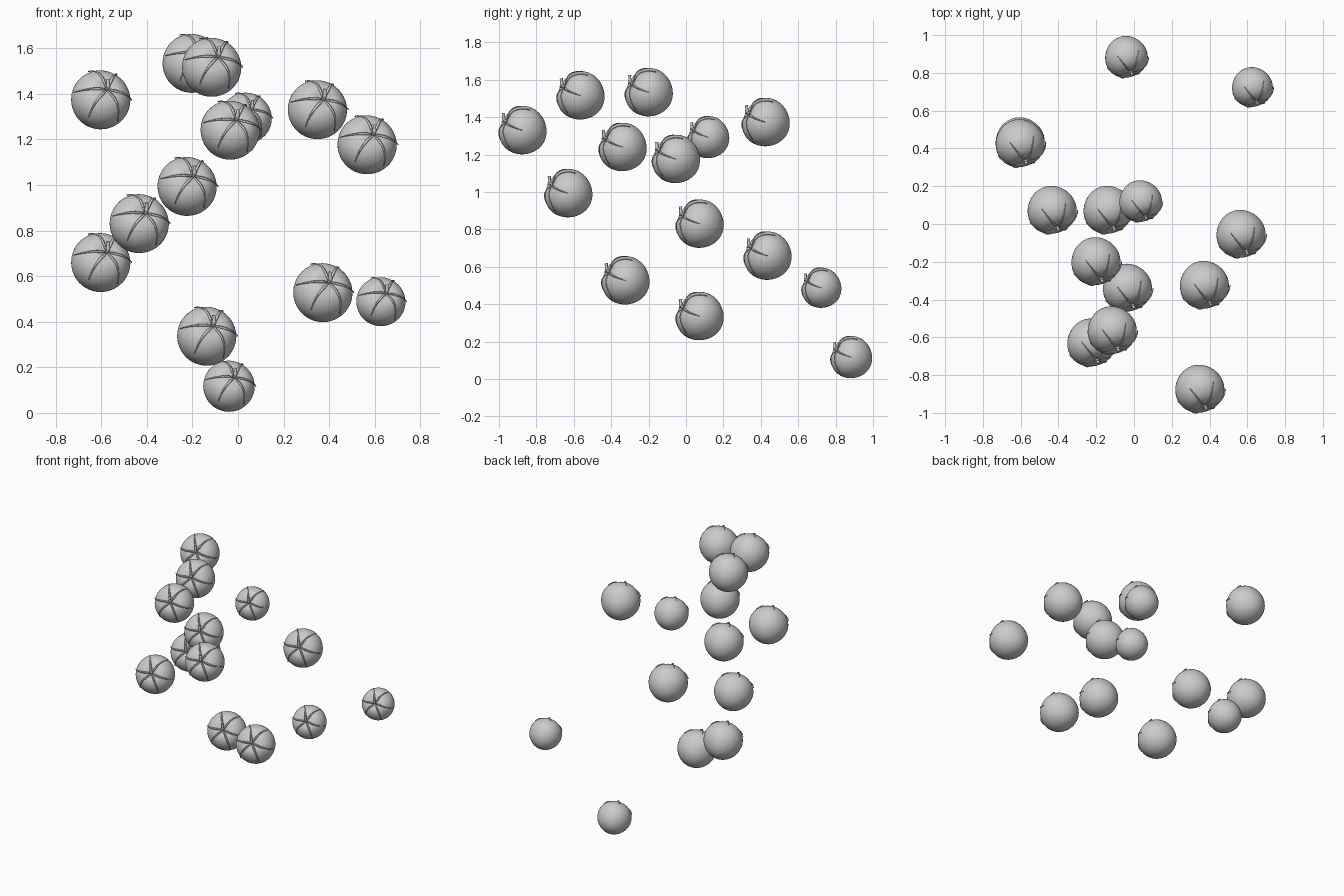
import bpy, bmesh
from math import sin, cos, pi, exp
from mathutils import Vector, Matrix

if "Cube" in bpy.data.objects:
    bpy.data.objects.remove(bpy.data.objects["Cube"])


def profile(t):
    """Radius and height of the tomato at polar angle t (0 = stem end)."""
    return sin(t) * (1 + 0.08 * cos(t)), 0.97 * cos(t) - 0.15 * exp(-(t / 0.35) ** 2)


def skin(bm, rings):
    """Bridge closed rings of points and cap both ends."""
    vs = [[bm.verts.new(p) for p in ring] for ring in rings]
    n = len(vs[0])
    for a, b in zip(vs, vs[1:]):
        for i in range(n):
            bm.faces.new((a[i], a[(i + 1) % n], b[(i + 1) % n], b[i]))
    bm.faces.new(vs[0][::-1])
    bm.faces.new(vs[-1])


def finish(bm, name):
    bmesh.ops.recalc_face_normals(bm, faces=bm.faces)
    mesh = bpy.data.meshes.new(name)
    bm.to_mesh(mesh)
    bm.free()
    for f in mesh.polygons:
        f.use_smooth = True
    return mesh


# Tomato body: lathed profile with a dimple under the stem
bm = bmesh.new()
rings = []
for j in range(29):
    r, z = profile(0.03 + (pi - 0.06) * j / 28)
    rings.append([(r * cos(2 * pi * i / 40), r * sin(2 * pi * i / 40), z) for i in range(40)])
skin(bm, rings)
body_mesh = finish(bm, "tomato_body")

# Calyx: six thin sepals hugging the skin, and a bent stem with a knuckle
bm = bmesh.new()
for k in range(6):
    a = 2 * pi * k / 6 + 0.9
    side = Vector((-sin(a), cos(a), 0))
    rings = []
    for j in range(13):
        u = j / 12
        t = 0.04 + 1.2 * u
        r, z = profile(t)
        out = Vector((sin(t) * cos(a), sin(t) * sin(a), cos(t)))
        p = Vector((r * cos(a), r * sin(a), z)) + out * (0.012 + 0.03 * u ** 3)
        p += side * 0.07 * sin(pi * u) * (-1) ** k
        w = 0.012 + 0.05 * (1 - u) * min(1, 0.4 + 3 * u)
        rings.append([p + side * w, p + out * 0.022, p - side * w, p - out * 0.02])
    skin(bm, rings)
stem = [(0, 0.72, 0.08), (0, 0.88, 0.06), (0.02, 0.95, 0.06), (0.06, 0.99, 0.085),
        (0.11, 1.02, 0.06), (0.2, 1.07, 0.06), (0.25, 1.1, 0.075)]
rings = []
for i, (y, z, r) in enumerate(stem):
    lean = min(1.0, i * 0.2)
    v = Vector((0, -sin(lean), cos(lean)))
    rings.append([Vector((0, y, z)) + r * (cos(2 * pi * s / 10) * Vector((1, 0, 0))
                  + sin(2 * pi * s / 10) * Vector((0, v.z, v.y))) for s in range(10)])
skin(bm, rings)
calyx_mesh = finish(bm, "tomato_calyx")

# Common orientation: stem end faces front, a little right and up
axis = Vector((0.28, -0.84, 0.46)).normalized()
ax = Vector((0, 0, 1)).cross(axis).normalized()
rot = Matrix((ax, axis.cross(ax), axis)).transposed().to_4x4()

# Floating tomatoes: x, y, z, radius
B, M, S = 0.13, 0.113, 0.108
fruit = [(-0.605, 0.43, 1.37, B), (-0.204, -0.195, 1.53, B), (-0.118, -0.56, 1.513, B),
         (0.033, 0.123, 1.29, M), (-0.037, -0.335, 1.237, B), (0.346, -0.87, 1.327, B),
         (0.564, -0.05, 1.173, B), (-0.226, -0.625, 0.99, B), (-0.436, 0.077, 0.827, B),
         (-0.605, 0.44, 0.656, B), (0.37, -0.32, 0.524, B), (0.625, 0.727, 0.485, S),
         (-0.14, 0.077, 0.333, B), (-0.042, 0.887, 0.114, M)]
for n, (x, y, z, r) in enumerate(fruit, 1):
    for part, mesh in (("body", body_mesh), ("calyx", calyx_mesh)):
        ob = bpy.data.objects.new(f"tomato_{n}_{part}", mesh)
        ob.matrix_world = Matrix.Translation((x, y, z)) @ rot @ Matrix.Scale(r, 4)
        bpy.context.collection.objects.link(ob)
